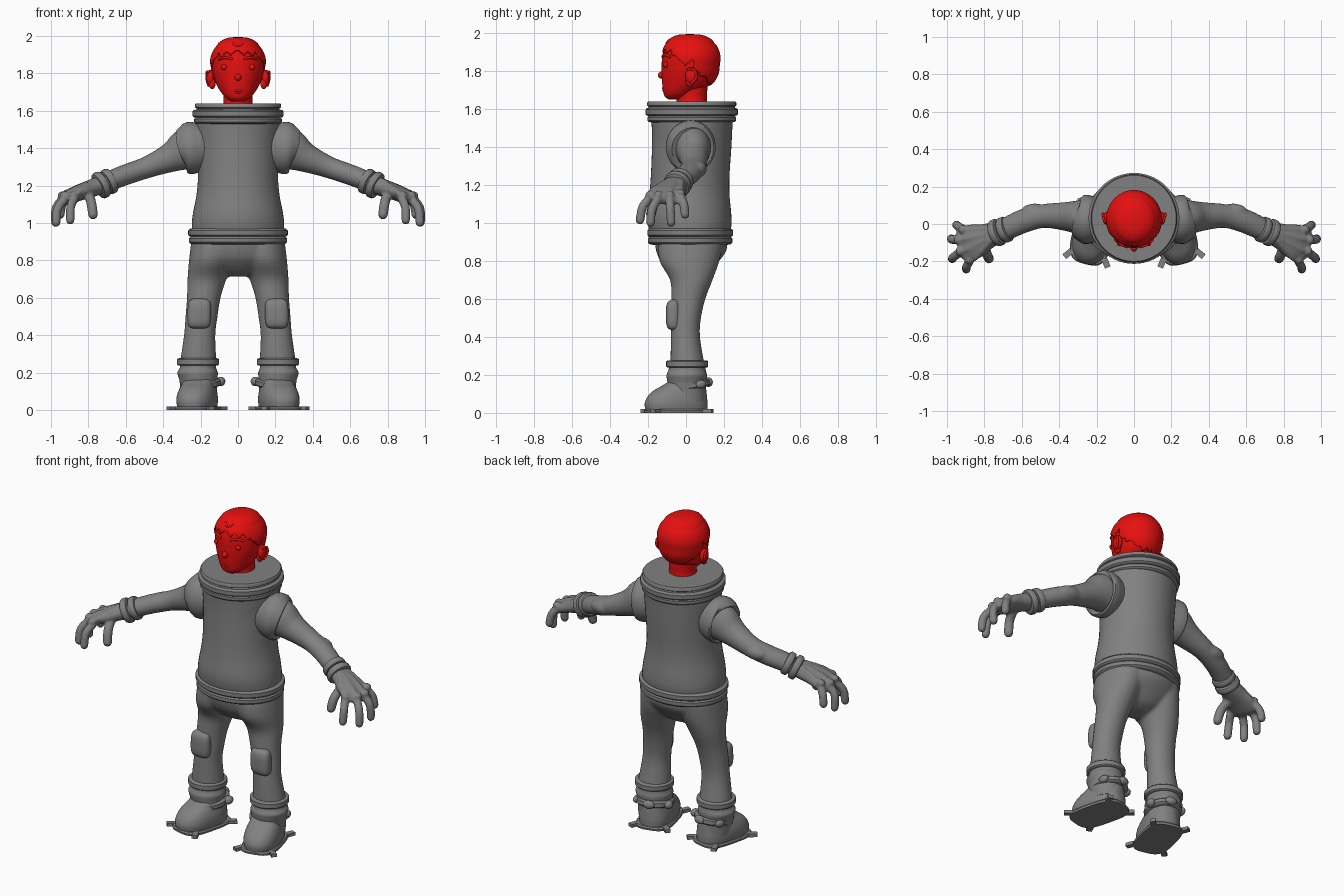
import bpy, bmesh, math
from mathutils import Vector, Matrix

if "Cube" in bpy.data.objects:
    bpy.data.objects.remove(bpy.data.objects["Cube"])


def material(name, rgb):
    m = bpy.data.materials.new(name)
    m.diffuse_color = (*rgb, 1)
    m.use_nodes = True
    m.node_tree.nodes["Principled BSDF"].inputs["Base Color"].default_value = m.diffuse_color
    return m


GREY = material("suit grey", (0.22, 0.22, 0.22))
RED = material("head red", (0.8, 0.005, 0.005))


def spline(rows, n=5):
    """Catmull-Rom interpolation of equal-length tuples."""
    out = []
    for i in range(len(rows) - 1):
        a, b, c, d = rows[max(i - 1, 0)], rows[i], rows[i + 1], rows[min(i + 2, len(rows) - 1)]
        for k in range(n):
            t = k / n
            out.append(tuple(0.5 * (2 * q + (r - p) * t + (2 * p - 5 * q + 4 * r - s) * t * t
                                    + (3 * q - p - 3 * r + s) * t ** 3)
                             for p, q, r, s in zip(a, b, c, d)))
    return out + [rows[-1]]


def skin(bm, rings):
    """Bridge rings of points and cap both ends."""
    vs = [[bm.verts.new(p) for p in ring] for ring in rings]
    n = len(vs[0])
    for a, b in zip(vs, vs[1:]):
        for i in range(n):
            j = (i + 1) % n
            bm.faces.new((a[i], a[j], b[j], b[i]))
    bm.faces.new(vs[0][::-1])
    bm.faces.new(vs[-1])


def stack(bm, rows, n=40, power=1.0):
    """Horizontal sections: z, centre x, centre y, half width, half depth."""
    def bend(v):
        return math.copysign(abs(v) ** power, v)
    skin(bm, [[Vector((cx + rx * bend(math.cos(2 * math.pi * i / n)),
                       cy + ry * bend(math.sin(2 * math.pi * i / n)), z)) for i in range(n)]
              for z, cx, cy, rx, ry in rows])


def tube(bm, rows, n=24):
    """Sections along a path: x, y, z, half depth, half height."""
    pts = [Vector(r[:3]) for r in rows]
    rings = []
    for k, r in enumerate(rows):
        t = (pts[min(k + 1, len(pts) - 1)] - pts[max(k - 1, 0)]).normalized()
        up = t.cross(Vector((0, 1, 0))).normalized()
        side = up.cross(t)
        rings.append([pts[k] + side * r[3] * math.cos(2 * math.pi * i / n)
                      + up * r[4] * math.sin(2 * math.pi * i / n) for i in range(n)])
    skin(bm, rings)


def ball(bm, c, s, seg=20):
    bmesh.ops.create_uvsphere(bm, u_segments=seg, v_segments=seg // 2, radius=1,
                              matrix=Matrix.Translation(c) @ Matrix.Diagonal((*s, 1)))


def finger(bm, path, r):
    """Round-ended digit."""
    tube(bm, [(*p[:3], r, r) for p in spline(path, 4)], 12)
    for p in (path[0], path[-1]):
        ball(bm, p, (r, r, r), 12)


def band(z0, z1, cx, cy, rx, ry, b=0.009):
    """Rounded horizontal ring."""
    return [(z0, cx, cy, rx - 2 * b, ry - 2 * b), (z0 + b * .3, cx, cy, rx - b * .6, ry - b * .6),
            (z0 + b, cx, cy, rx, ry), (z1 - b, cx, cy, rx, ry),
            (z1 - b * .3, cx, cy, rx - b * .6, ry - b * .6), (z1, cx, cy, rx - 2 * b, ry - 2 * b)]


def finish(bm, name, mat=GREY, mirror=False, voxel=0, angle=38):
    bmesh.ops.recalc_face_normals(bm, faces=bm.faces)
    for f in bm.faces:
        f.smooth = True
    me = bpy.data.meshes.new(name)
    bm.to_mesh(me)
    bm.free()
    me.set_sharp_from_angle(angle=math.radians(angle))
    me.materials.append(mat)
    ob = bpy.data.objects.new(name, me)
    bpy.context.collection.objects.link(ob)
    if voxel:
        m = ob.modifiers.new("blend", 'REMESH')
        m.mode, m.voxel_size, m.use_smooth_shade = 'VOXEL', voxel, True
        m = ob.modifiers.new("soften", 'SMOOTH')
        m.factor, m.iterations = 0.5, 5
    if mirror:
        ob.modifiers.new("mirror", 'MIRROR')
    return ob


# Torso
bm = bmesh.new()
stack(bm, spline([(.89, 0, .022, .24, .195), (.98, 0, .02, .247, .218), (1.05, 0, .017, .241, .221),
                  (1.15, 0, .018, .222, .211), (1.25, 0, .022, .214, .207), (1.4, 0, .03, .218, .209),
                  (1.5, 0, .032, .226, .212), (1.57, 0, .032, .228, .218)]), 56)
finish(bm, "torso")

# Neck collar rings and waist belt rings
bm = bmesh.new()
for z0, z1, r in ((1.53, 1.565, .234), (1.563, 1.606, .243)):
    stack(bm, band(z0, z1, 0, .03, r, r), 56)
stack(bm, [(1.6, 0, .03, .225, .23), (1.613, 0, .03, .222, .227), (1.618, 0, .03, .23, .235),
           (1.633, 0, .03, .23, .235), (1.64, 0, .03, .225, .23)], 56)
finish(bm, "collar")
bm = bmesh.new()
for z0, z1, r in ((.885, .93, .262), (.924, .972, .266)):
    stack(bm, band(z0, z1, 0, .022, r, r - .04, .012), 56)
finish(bm, "belt")

# Trousers: pelvis blended with two legs
bm = bmesh.new()
stack(bm, spline([(.92, 0, .025, .245, .19), (.86, 0, .028, .25, .187), (.8, 0, .02, .235, .155),
                  (.74, 0, .022, .14, .1), (.715, 0, .02, .06, .05)], 4))
for s in (1, -1):
    stack(bm, spline([(.9, s * .125, .025, .125, .17), (.8, s * .142, .018, .12, .158),
                      (.7, s * .166, .028, .104, .112), (.6, s * .183, .012, .09, .09),
                      (.5, s * .195, .001, .086, .078), (.4, s * .205, -.003, .084, .077),
                      (.25, s * .213, .008, .098, .09)]))
finish(bm, "trousers", voxel=.011)

# Knee pads
bm = bmesh.new()
stack(bm, spline([(.435, .208, -.062, .03, .012), (.445, .208, -.066, .052, .028),
                  (.47, .208, -.068, .061, .036), (.515, .207, -.068, .063, .038),
                  (.56, .206, -.068, .061, .036), (.585, .206, -.066, .052, .028),
                  (.597, .206, -.062, .03, .012)], 3), 32, .7)
finish(bm, "knee_pads", mirror=True, angle=60)

# Boot shafts with cuffs
bm = bmesh.new()
stack(bm, band(.238, .277, .214, .006, .112, .11, .006))
stack(bm, spline([(.25, .214, .006, .096, .096), (.225, .214, .006, .097, .098),
                  (.2, .216, .004, .108, .106), (.175, .214, .004, .104, .104),
                  (.15, .212, .004, .1, .1), (.06, .208, .01, .094, .095)]))
finish(bm, "boot_shafts", mirror=True)

# Feet, ankle straps and soles, toes turned outward
TURN = Matrix.Translation((.203, .01, 0)) @ Matrix.Rotation(math.radians(14), 4, 'Z')
bm = bmesh.new()
stack(bm, spline([(.012, 0, -.062, .098, .165), (.05, 0, -.064, .103, .167), (.085, 0, -.058, .1, .158),
                  (.115, 0, -.045, .092, .142), (.14, 0, -.025, .085, .118),
                  (.165, 0, -.005, .085, .095)]), 40, .85)
bm.transform(TURN)
finish(bm, "boot_feet", mirror=True)
bm = bmesh.new()
stack(bm, band(-.02, .02, 0, 0, .108, .112))
ball(bm, (-.1, .05, 0), (.025, .03, .025))
ball(bm, (0, .108, 0), (.035, .022, .025))
ball(bm, (.1, .04, 0), (.018, .03, .022))
bm.transform(TURN @ Matrix.Translation((0, .005, .145)) @ Matrix.Rotation(math.radians(9), 4, 'X'))
finish(bm, "ankle_straps", mirror=True)
bm = bmesh.new()
stack(bm, [(0, 0, -.06, .108, .17), (.012, 0, -.06, .11, .172), (.02, 0, -.06, .104, .166)], 40, .6)
for x, y in ((.105, -.2), (-.105, -.2), (.1, .085), (-.1, .085)):
    bmesh.ops.create_cube(bm, size=1, matrix=Matrix.Translation((x, y, .01))
                          @ Matrix.Rotation(math.atan2(y + .06, x), 4, 'Z') @ Matrix.Diagonal((.05, .032, .02, 1)))
bm.transform(TURN)
finish(bm, "boot_soles", mirror=True)

# Arms with elbow swelling
bm = bmesh.new()
tube(bm, spline([(.2, .03, 1.41, .105, .12), (.28, .035, 1.39, .095, .115), (.36, .04, 1.35, .078, .08),
                 (.48, .043, 1.3, .064, .059), (.58, .02, 1.265, .064, .056), (.66, -.015, 1.235, .062, .054),
                 (.75, -.055, 1.195, .058, .05)]))
ball(bm, (.53, .068, 1.285), (.075, .042, .042))
finish(bm, "arms", mirror=True, voxel=.009)

# Shoulder cuffs
bm = bmesh.new()
tube(bm, [(.17, .025, 1.405, .11, .12), (.225, .025, 1.402, .125, .135), (.245, .025, 1.401, .131, .14),
          (.268, .025, 1.4, .131, .139), (.284, .025, 1.399, .122, .13), (.287, .026, 1.398, .105, .11)], 36)
finish(bm, "shoulder_cuffs", mirror=True)

# Wrist cuffs
bm = bmesh.new()
AXIS = Vector((.84, -.33, -.42)).normalized()
for c, r in (((.69, -.03, 1.222), .07), ((.732, -.046, 1.203), .074)):
    tube(bm, [(*(Vector(c) + AXIS * d), r - e, r - e)
              for d, e in ((-.022, .016), (-.018, .005), (-.01, 0), (.01, 0), (.018, .005), (.022, .016))])
finish(bm, "wrist_cuffs", mirror=True)

# Gloves: palm, digits and raised tendons blended together
bm = bmesh.new()
tube(bm, spline([(.73, -.045, 1.205, .058, .05), (.79, -.068, 1.182, .072, .046),
                 (.85, -.092, 1.16, .094, .042), (.91, -.11, 1.13, .092, .034), (.935, -.118, 1.115, .07, .02)]))
for knuckle, mid, tip in (((.875, -.19, 1.13), (.895, -.228, 1.085), (.897, -.242, 1.015)),
                          ((.925, -.145, 1.13), (.965, -.178, 1.075), (.972, -.187, 1.003)),
                          ((.935, -.085, 1.13), (.973, -.083, 1.08), (.976, -.078, 1.003)),
                          ((.91, -.03, 1.14), (.94, -.012, 1.1), (.95, -.005, 1.045))):
    finger(bm, [knuckle, mid, tip], .024)
    ball(bm, Vector(knuckle) + Vector((.005, 0, .018)), (.026, .026, .022), 12)
    finger(bm, [(.765, -.055 + (knuckle[1] + .11) * .4, 1.23),
                (knuckle[0] - .03, knuckle[1] * .95, 1.172), knuckle], .013)
finger(bm, [(.8, -.11, 1.155), (.785, -.165, 1.11), (.775, -.185, 1.045)], .027)
finish(bm, "gloves", mirror=True, voxel=.0075)

# Neck and head
HEAD = spline([(1.65, 0, -.055, .035, .035), (1.665, 0, -.045, .06, .066), (1.69, 0, -.03, .084, .09),
               (1.73, 0, .003, .11, .128), (1.78, 0, .018, .13, .146), (1.83, 0, .022, .14, .15),
               (1.88, 0, .025, .142, .15), (1.93, 0, .024, .122, .134), (1.965, 0, .022, .088, .1),
               (1.983, 0, .02, .05, .06), (1.988, 0, .02, .008, .01)], 6)
bm = bmesh.new()
stack(bm, spline([(1.62, 0, .03, .083, .083), (1.66, 0, .03, .077, .08), (1.74, 0, .03, .085, .085)]), 32)
finish(bm, "neck", RED)
bm = bmesh.new()
stack(bm, HEAD, 64)
finish(bm, "head", RED)

# Hair: raised shell cut along a ragged hairline
bm = bmesh.new()
stack(bm, [(z + .006 * (z > 1.95), x, y, rx + .006, ry + .006) for z, x, y, rx, ry in HEAD], 96)


def hairline(p):
    a = abs(math.atan2(p.x, -(p.y - .02)))
    jag = .012 * math.sin(a * 17 + 1.2 * (p.x > 0))
    if a < 1.05:
        return 1.915 - .02 * a + jag
    if a < 1.75:
        return 1.83 + abs(a - 1.4) * .12
    return 1.80 - .07 * min(1, (a - 1.75) / .9) + jag * .6


low = [f for f in bm.faces if f.calc_center_median().z < hairline(f.calc_center_median())]
bmesh.ops.delete(bm, geom=low, context='FACES')
ob = finish(bm, "hair", RED)
m = ob.modifiers.new("thickness", 'SOLIDIFY')
m.thickness, m.offset = .008, -1

# Forelock tufts
bm = bmesh.new()
for s in (-1, 1):
    finger(bm, [(s * .005, -.1, 1.945), (s * .022, -.088, 1.96), (s * .012, -.06, 1.975)], .008)
finish(bm, "forelock", RED)

# Ears
bm = bmesh.new()
ball(bm, (.147, .03, 1.775), (.021, .034, .044))
ball(bm, (.138, .02, 1.745), (.018, .022, .03))
finger(bm, [(.157, .03, 1.735), (.166, .054, 1.765), (.167, .045, 1.805), (.157, .012, 1.808)], .007)
finish(bm, "ears", RED, mirror=True)

# Eyes and eyebrows
bm = bmesh.new()
ball(bm, (.075, -.106, 1.833), (.016, .012, .016))
finish(bm, "eyes", RED, mirror=True)
bm = bmesh.new()
finger(bm, [(.035, -.123, 1.877), (.07, -.11, 1.885), (.1, -.085, 1.876)], .007)
finish(bm, "eyebrows", RED, mirror=True)

# Nose and lips
bm = bmesh.new()
ball(bm, (0, -.128, 1.778), (.018, .02, .019))
finish(bm, "nose", RED)
bm = bmesh.new()
for z, y in ((1.71, -.121), (1.698, -.119)):
    finger(bm, [(-.027, y + .008, 1.705), (0, y, z), (.027, y + .008, 1.705)], .006)
finish(bm, "lips", RED)
